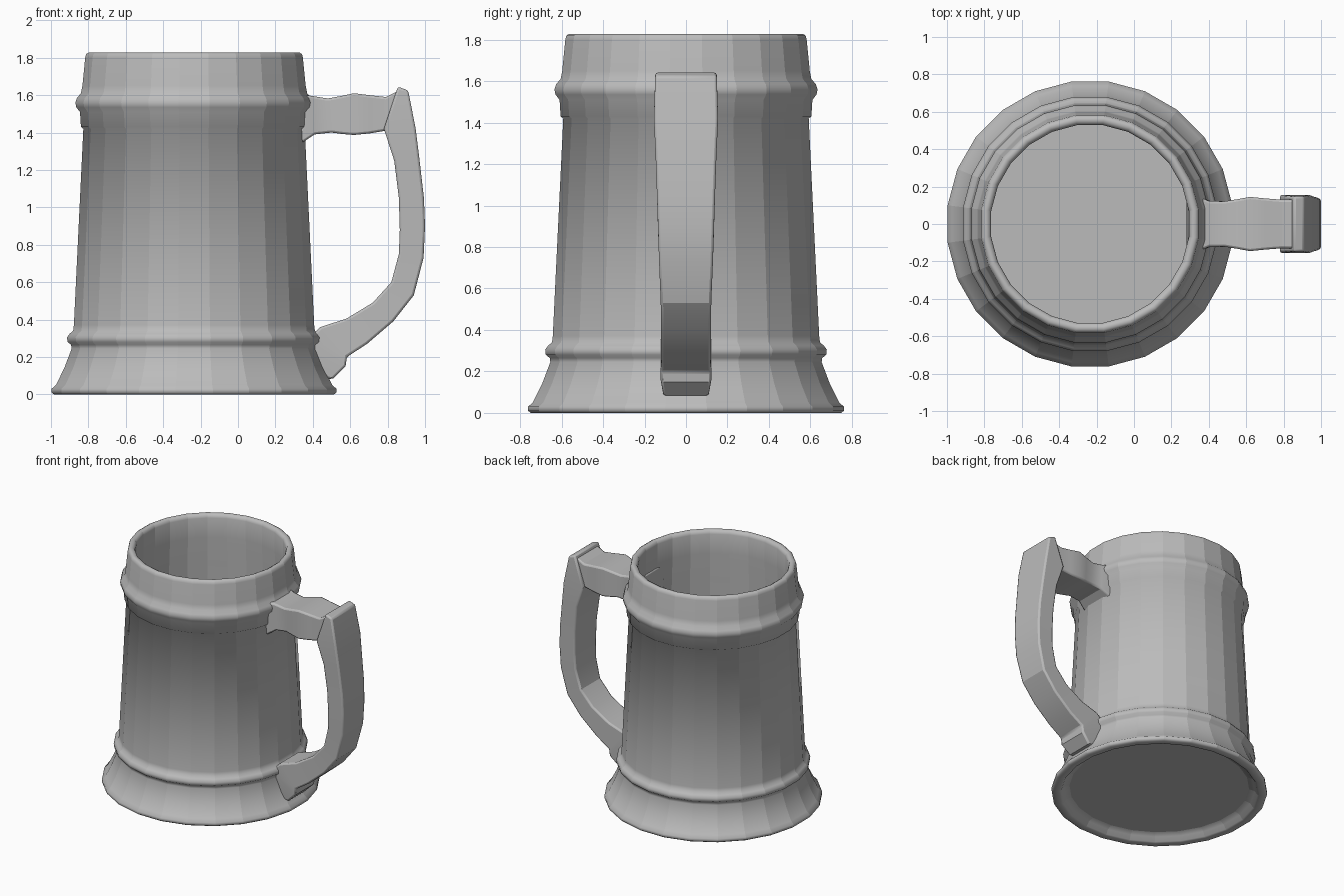
import bpy, bmesh
from math import cos, sin, tau, radians

cube = bpy.data.objects.get("Cube")
if cube:
    bpy.data.objects.remove(cube)

SIDES = 24
AXIS_X = -0.235

pewter = bpy.data.materials.new("grey")
pewter.use_nodes = True
GREY = (0.5, 0.5, 0.5, 1)
pewter.diffuse_color = GREY
pewter.node_tree.nodes["Principled BSDF"].inputs["Base Color"].default_value = GREY


def make_object(name, bm):
    bmesh.ops.recalc_face_normals(bm, faces=bm.faces)
    mesh = bpy.data.meshes.new(name)
    bm.to_mesh(mesh)
    bm.free()
    mesh.materials.append(pewter)
    obj = bpy.data.objects.new(name, mesh)
    bpy.context.collection.objects.link(obj)
    return obj


def loft(bm, rings):
    """Skin matching vertex rings and cap both ends."""
    for a, b in zip(rings, rings[1:]):
        n = len(a)
        for i in range(n):
            bm.faces.new((a[i], a[(i + 1) % n], b[(i + 1) % n], b[i]))
    bm.faces.new(rings[0])
    bm.faces.new(rings[-1])


def turned(name, profile):
    """Faceted turned solid: smooth along the profile, crisp between facets."""
    bm = bmesh.new()
    rings = []
    for r, z in profile:
        angles = [tau * (i + 0.5) / SIDES for i in range(SIDES)]
        rings.append([bm.verts.new((AXIS_X + r * cos(a), r * sin(a), z)) for a in angles])
    loft(bm, rings)
    for f in bm.faces:
        f.smooth = len(f.verts) == 4
    for e in bm.edges:
        across = abs(e.verts[0].co.z - e.verts[1].co.z) > 1e-5
        if across or e.calc_face_angle(0) > radians(40):
            e.smooth = False
    return make_object(name, bm)


def handle_part(name, sections):
    """Rectangular bar through (x, z) edge pairs with a half width each."""
    bm = bmesh.new()
    rings = []
    for (x1, z1), (x2, z2), w in sections:
        corners = ((x1, -w, z1), (x1, w, z1), (x2, w, z2), (x2, -w, z2))
        rings.append([bm.verts.new(c) for c in corners])
    loft(bm, rings)
    obj = make_object(name, bm)
    bevel = obj.modifiers.new("soft edges", 'BEVEL')
    bevel.width = 0.012
    bevel.segments = 2
    bevel.angle_limit = radians(45)
    bpy.context.view_layer.objects.active = obj
    obj.select_set(True)
    bpy.ops.object.shade_smooth_by_angle(angle=radians(20))
    obj.select_set(False)


# Body: recessed underside, flared foot, two raised bands, rim, hollow inside
turned("mug_body", [
    (0.64, 0.05), (0.68, 0.035), (0.70, 0.005), (0.715, 0.0), (0.755, 0.0),
    (0.768, 0.01), (0.768, 0.03), (0.745, 0.05), (0.70, 0.14), (0.66, 0.245),
    (0.663, 0.265), (0.682, 0.28), (0.685, 0.305), (0.67, 0.325), (0.652, 0.34),
    (0.648, 0.37), (0.597, 1.42), (0.61, 1.43), (0.615, 1.51), (0.635, 1.535),
    (0.64, 1.56), (0.632, 1.585), (0.61, 1.61), (0.602, 1.65), (0.587, 1.80),
    (0.582, 1.82), (0.568, 1.828), (0.555, 1.828), (0.54, 1.82), (0.533, 1.80),
    (0.535, 1.65), (0.545, 1.45), (0.58, 0.35), (0.58, 0.15),
])

# Upper arm of the handle
handle_part("handle_arm", [
    ((0.29, 1.62), (0.28, 1.34), 0.14), ((0.36, 1.60), (0.35, 1.35), 0.14),
    ((0.40, 1.595), (0.41, 1.39), 0.123), ((0.48, 1.582), (0.50, 1.40), 0.121),
    ((0.55, 1.595), (0.56, 1.392), 0.132), ((0.62, 1.61), (0.62, 1.387), 0.145),
    ((0.70, 1.60), (0.70, 1.395), 0.137), ((0.79, 1.59), (0.79, 1.41), 0.13),
    ((0.87, 1.63), (0.87, 1.41), 0.13),
])

# Curved grip ending in the lower mount
handle_part("handle_grip", [
    ((0.855, 1.645), (0.91, 1.625), 0.148), ((0.78, 1.42), (0.95, 1.42), 0.155),
    ((0.835, 1.25), (0.971, 1.25), 0.147), ((0.86, 1.05), (0.994, 1.05), 0.14),
    ((0.865, 0.88), (1.0, 0.90), 0.135), ((0.86, 0.75), (0.992, 0.73), 0.13),
    ((0.82, 0.60), (0.94, 0.53), 0.122), ((0.72, 0.49), (0.83, 0.39), 0.12),
    ((0.58, 0.405), (0.69, 0.27), 0.12), ((0.44, 0.36), (0.582, 0.20), 0.122),
    ((0.38, 0.30), (0.575, 0.15), 0.122), ((0.38, 0.15), (0.51, 0.085), 0.11),
    ((0.39, 0.10), (0.46, 0.08), 0.09),
])
